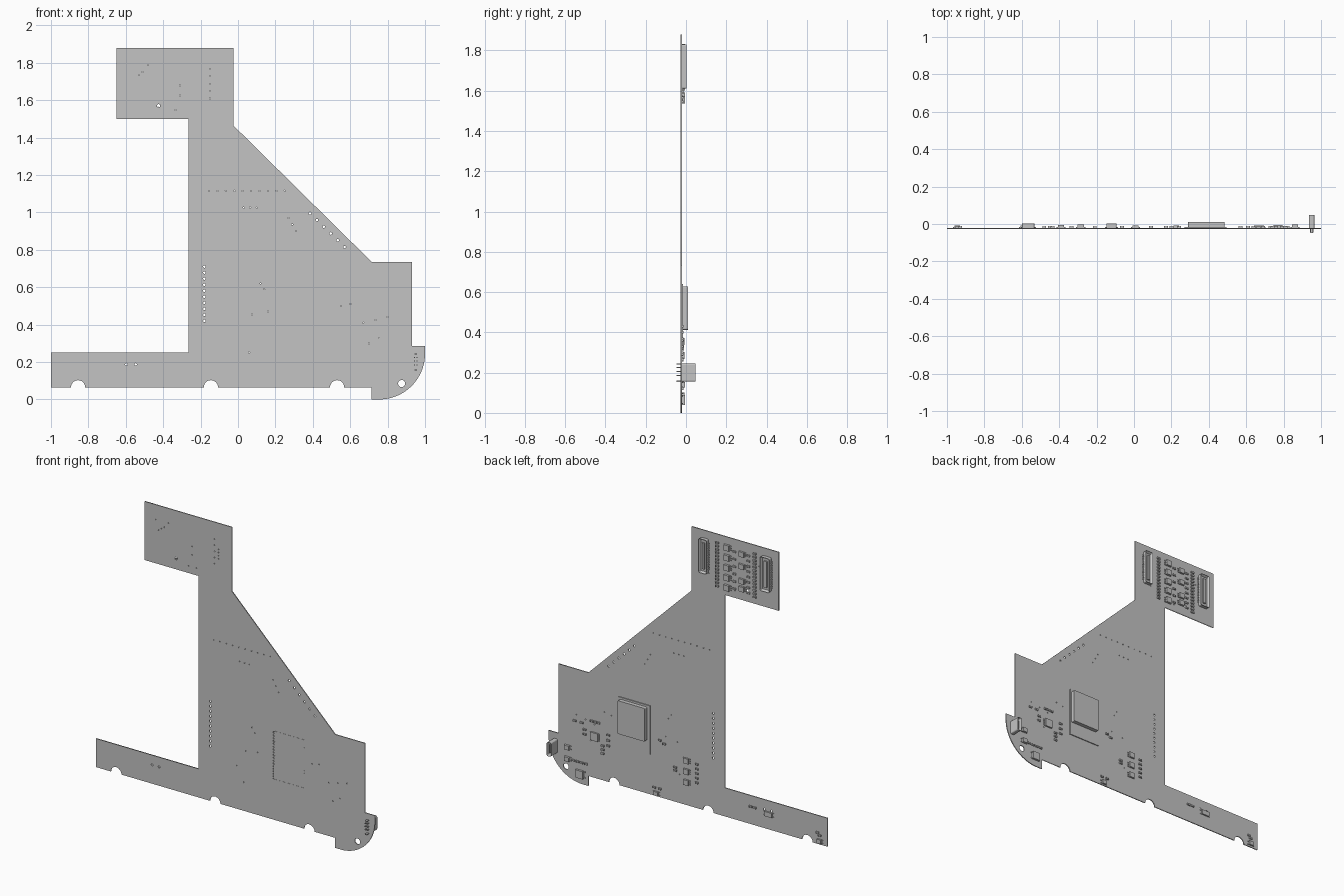
import bpy, bmesh, math

old = bpy.data.objects.get("Cube")
if old:
    bpy.data.objects.remove(old, do_unlink=True)

grey = bpy.data.materials.new("plain grey")
grey.use_nodes = True
tone = (0.55, 0.55, 0.55, 1)
grey.diffuse_color = tone
grey.node_tree.nodes["Principled BSDF"].inputs["Base Color"].default_value = tone

FRONT, BACK = -0.027, -0.021   # board faces


def add_box(bm, x, z, w, h, top, low=BACK, bevel=0.0, recess=0.0, wall=0.01):
    """Block standing on the board; optional rounded upright edges and a socket."""
    verts = bmesh.ops.create_cube(bm, size=1)["verts"]
    for v in verts:
        v.co = (x + v.co.x * w, (top + low) / 2 + v.co.y * (top - low), z + v.co.z * h)
    if bevel:
        edges = {e for v in verts for e in v.link_edges
                 if abs(e.verts[0].co.y - e.verts[1].co.y) > 1e-5}
        bmesh.ops.bevel(bm, geom=list(edges), offset=bevel, segments=3,
                        profile=0.5, affect="EDGES")
    if recess:
        bm.normal_update()
        face = max((f for f in bm.faces if abs(f.calc_center_median().x - x) < w / 2
                    and abs(f.calc_center_median().z - z) < h / 2),
                   key=lambda f: f.calc_center_median().y)
        bmesh.ops.inset_individual(bm, faces=[face], thickness=wall)
        for v in face.verts:
            v.co.y -= recess


def finish(name, bm):
    bmesh.ops.recalc_face_normals(bm, faces=bm.faces)
    mesh = bpy.data.meshes.new(name)
    bm.to_mesh(mesh)
    bm.free()
    mesh.materials.append(grey)
    obj = bpy.data.objects.new(name, mesh)
    bpy.context.collection.objects.link(obj)
    return obj


def arc(cx, cz, r, start, end, steps):
    turn = [math.radians(start + (end - start) * i / steps) for i in range(steps + 1)]
    return [(cx + r * math.cos(a), cz + r * math.sin(a)) for a in turn]


def row(x0, z0, x1, z1, n):
    return [(x0 + (x1 - x0) * i / (n - 1), z0 + (z1 - z0) * i / (n - 1)) for i in range(n)]


# Board outline with edge notches and a rounded corner
outline = [(-1, 0.065)]
for notch in (-0.855, -0.145, 0.53):
    outline += arc(notch, 0.065, 0.038, 180, 0, 12)
outline += [(0.715, 0.065), (0.715, 0)] + arc(0.755, 0.245, 0.245, -90, 0, 20)
outline += [(1, 0.285), (0.93, 0.285), (0.93, 0.735), (0.715, 0.735), (-0.025, 1.465),
            (-0.025, 1.88), (-0.65, 1.88), (-0.65, 1.5), (-0.265, 1.5), (-0.265, 0.25), (-1, 0.25)]

# Drilled holes and small vias
holes = [(0.875, 0.085, 0.019), (-0.425, 1.57, 0.009)]
pins = row(-0.18, 0.42, -0.18, 0.71, 10) + row(0.385, 0.995, 0.57, 0.815, 6)
pins += row(-0.597, 0.187, -0.547, 0.187, 2)
pins += row(0.277, 0.43, 0.277, 0.63, 12)
vias = row(-0.155, 1.115, 0.25, 1.115, 10) + row(0.03, 1.025, 0.1, 1.025, 3)
vias += row(-0.55, 1.72, -0.51, 1.75, 3) + row(-0.57, 1.785, -0.48, 1.785, 2)
vias += row(-0.15, 1.61, -0.15, 1.77, 5) + row(-0.12, 1.65, -0.12, 1.71, 4)
vias += row(-0.31, 1.625, -0.31, 1.68, 2) + row(-0.335, 1.547, -0.28, 1.547, 2)
vias += row(0.01, 0.345, 0.06, 0.25, 2) + row(0.12, 0.62, 0.14, 0.59, 2)
vias += row(0.075, 0.455, 0.16, 0.47, 2) + row(0.27, 0.97, 0.31, 0.9, 3)
vias += row(0.55, 0.5, 0.6, 0.51, 2) + row(0.7, 0.3, 0.75, 0.33, 2)
vias += row(0.67, 0.41, 0.8, 0.44, 3)
holes += [(x, z, 0.007) for x, z in pins] + [(x, z, 0.0035) for x, z in vias]

curve = bpy.data.curves.new("circuit board", "CURVE")
curve.dimensions = "2D"
curve.fill_mode = "BOTH"
curve.extrude = (BACK - FRONT) / 2
for path in [outline] + [arc(x, z, r, 0, 360, 20 if r > 0.01 else 8)[:-1] for x, z, r in holes]:
    spline = curve.splines.new("POLY")
    spline.points.add(len(path) - 1)
    for point, (x, z) in zip(spline.points, path):
        point.co = (x, z, 0, 1)
    spline.use_cyclic_u = True
curve.materials.append(grey)
board = bpy.data.objects.new("circuit_board", curve)
board.rotation_euler.x = math.pi / 2
board.location.y = (FRONT + BACK) / 2
bpy.context.collection.objects.link(board)
bpy.context.view_layer.objects.active = board
board.select_set(True)
bpy.ops.object.convert(target="MESH")

# Radio module: thin carrier, shield can and edge pads
bm = bmesh.new()
add_box(bm, 0.3825, 0.4825, 0.225, 0.315, BACK + 0.006)
finish("module_carrier", bm)
bm = bmesh.new()
add_box(bm, 0.3875, 0.52, 0.195, 0.215, 0.01, bevel=0.006)
finish("shield_can", bm)
bm = bmesh.new()
for z in (0.327, 0.639):
    add_box(bm, 0.3825, z, 0.225, 0.004, BACK, FRONT - 0.001)
for x, z in row(0.494, 0.42, 0.494, 0.635, 14) + row(0.27, 0.33, 0.27, 0.41, 6):
    add_box(bm, x, z, 0.004, 0.009, BACK, FRONT - 0.001)
finish("module_pads", bm)

# Two tall ribbon connectors with rows of contacts
for side, x, w in (("left", -0.12, 0.055), ("right", -0.565, 0.066)):
    bm = bmesh.new()
    add_box(bm, x, 1.72, w, 0.22, 0.003, bevel=0.008, recess=0.014, wall=0.009)
    add_box(bm, x, 1.72, w * 0.3, 0.17, -0.002)
    for cx, cz in row(x, 1.635, x, 1.805, 16):
        add_box(bm, cx, cz, w + 0.014, 0.005, BACK + 0.004)
    finish(side + "_ribbon_connector", bm)

# Upright port with its through pins
bm = bmesh.new()
add_box(bm, 0.95, 0.2, 0.03, 0.09, 0.048, bevel=0.008, recess=0.06, wall=0.004)
add_box(bm, 0.95, 0.2, 0.007, 0.055, 0.035)
finish("port_shell", bm)
bm = bmesh.new()
for px in (0.943, 0.957):
    for cx, cz in row(px, 0.185, px, 0.225, 3):
        add_box(bm, cx, cz, 0.005, 0.005, BACK, -0.046)
for z in (0.157, 0.243):
    add_box(bm, 0.95, z, 0.014, 0.006, BACK, -0.048)
finish("port_pins", bm)


# Chips with legs on both sides
def chip(bm, x, z, w, h, top, legs):
    add_box(bm, x, z, w, h, top, BACK + 0.002)
    for lx, lz in row(x, z - h * 0.37, x, z + h * 0.37, legs):
        add_box(bm, lx, lz, w + 0.016, h * 0.14, BACK + 0.005)


bm = bmesh.new()
for x, z in row(-0.285, 1.815, -0.285, 1.555, 5):
    chip(bm, x, z, 0.036, 0.036, -0.004, 3)
for z in (1.8, 1.72, 1.625, 1.575):
    chip(bm, -0.39, z, 0.034, 0.032, -0.006, 3)
chip(bm, 0.668, 0.335, 0.052, 0.052, -0.009, 6)
for z in (0.355, 0.285, 0.215):
    chip(bm, 0.008, z, 0.034, 0.034, -0.007, 3)
for z in (0.215, 0.14):
    chip(bm, 0.86, z, 0.032, 0.028, -0.004, 2)
chip(bm, 0.77, 0.065, 0.05, 0.05, -0.005, 2)
chip(bm, -0.58, 0.165, 0.056, 0.03, -0.009, 2)
chip(bm, 0.225, 0.085, 0.03, 0.026, -0.008, 2)
chip(bm, -0.945, 0.088, 0.03, 0.026, -0.008, 2)
finish("chips", bm)


# Small two-ended parts
def passive(bm, x, z):
    add_box(bm, x, z, 0.018, 0.009, BACK + 0.008)
    for end in (-1, 1):
        add_box(bm, x + end * 0.008, z, 0.005, 0.011, BACK + 0.009)


small = row(-0.21, 1.825, -0.21, 1.545, 14) + row(-0.48, 1.825, -0.48, 1.545, 14)
small += row(-0.335, 1.8, -0.335, 1.56, 6) + row(-0.435, 1.8, -0.435, 1.56, 8)
small += row(0.64, 0.43, 0.69, 0.43, 3) + row(0.76, 0.4, 0.81, 0.4, 2)
small += row(0.57, 0.3, 0.57, 0.37, 3) + row(0.61, 0.24, 0.61, 0.29, 3)
small += row(0.73, 0.14, 0.82, 0.14, 4) + row(0.74, 0.33, 0.74, 0.36, 2)
small += row(0.17, 0.42, 0.2, 0.435, 2) + row(-0.065, 0.23, -0.065, 0.35, 5)
small += row(0.09, 0.27, 0.09, 0.29, 2) + row(-0.48, 0.18, -0.45, 0.18, 2)
small += row(-0.945, 0.125, -0.93, 0.14, 2) + row(0.24, 0.12, 0.2, 0.12, 2)
bm = bmesh.new()
for x, z in small:
    passive(bm, x, z)
finish("small_parts", bm)
